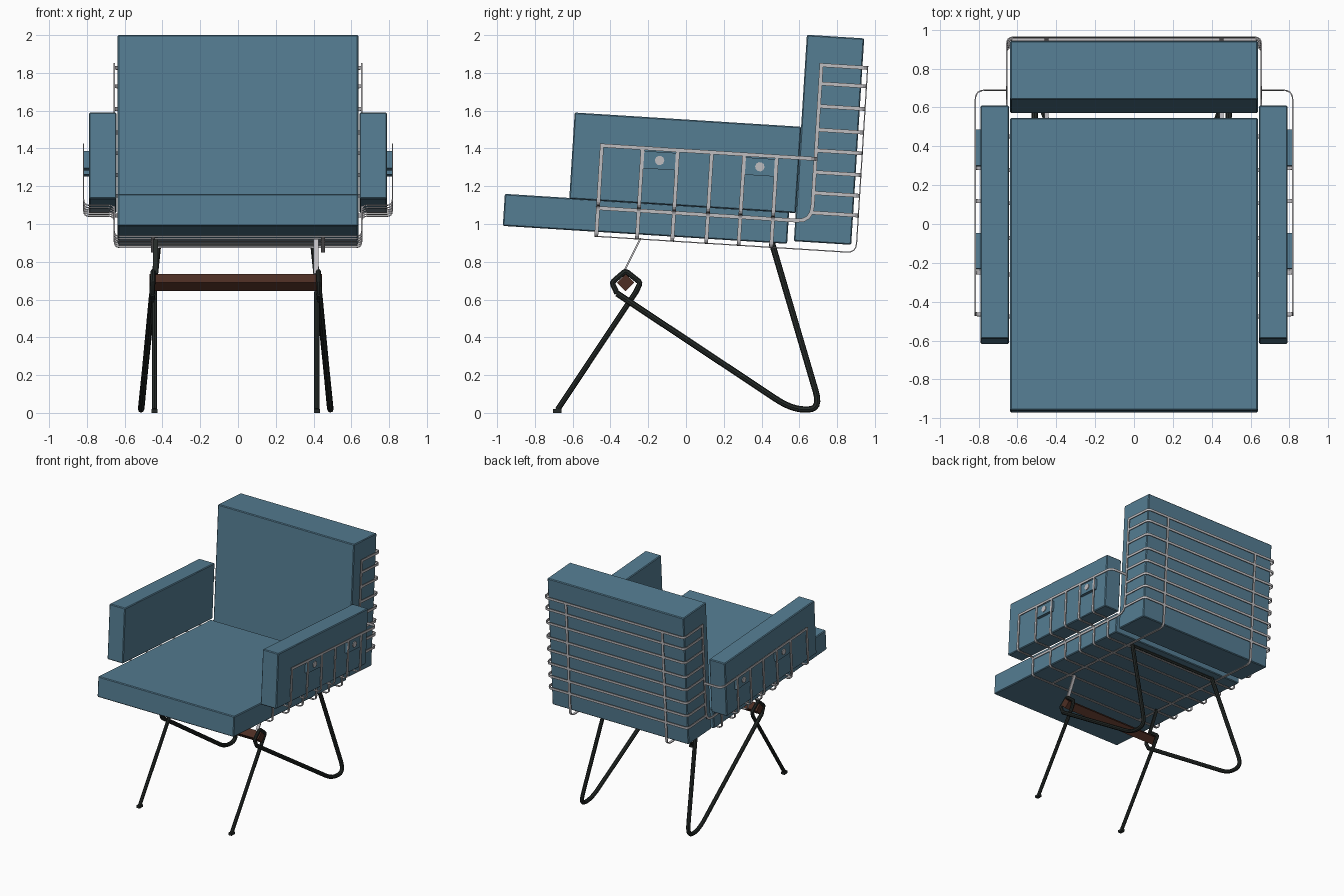
import bpy, bmesh, math
from mathutils import Vector, Matrix

if "Cube" in bpy.data.objects:
    bpy.data.objects.remove(bpy.data.objects["Cube"])

TILT = Matrix.Rotation(math.radians(-3.6), 4, 'X')   # whole seat shell leans back


def material(name, rgb):
    m = bpy.data.materials.new(name)
    m.diffuse_color = (*rgb, 1)
    m.use_nodes = True
    m.node_tree.nodes["Principled BSDF"].inputs["Base Color"].default_value = m.diffuse_color
    return m


BLUE = material("blue_fabric", (0.09, 0.205, 0.29))
GREY = material("light_grey_metal", (0.52, 0.51, 0.53))
DARK = material("dark_metal", (0.018, 0.023, 0.021))
WOOD = material("brown_wood", (0.075, 0.027, 0.017))


def add(name, bm, mat, matrix=None):
    bmesh.ops.recalc_face_normals(bm, faces=bm.faces)
    me = bpy.data.meshes.new(name)
    bm.to_mesh(me)
    bm.free()
    me.materials.append(mat)
    ob = bpy.data.objects.new(name, me)
    bpy.context.collection.objects.link(ob)
    if matrix:
        ob.matrix_world = matrix
    return ob


def box(name, x, y, z, mat, bevel=0, matrix=TILT):
    bm = bmesh.new()
    bmesh.ops.create_cube(bm, size=1)
    for v in bm.verts:
        v.co = [(r[0] + r[1]) / 2 + c * (r[1] - r[0]) for r, c in zip((x, y, z), v.co)]
    if bevel:
        bmesh.ops.bevel(bm, geom=bm.edges[:], offset=bevel, segments=1, affect='EDGES')
    return add(name, bm, mat, matrix)


def rounded(pts, r, n=4):
    """Path with its inner corners rounded."""
    pts = [Vector(p) for p in pts]
    out = [pts[0]]
    for a, p, b in zip(pts, pts[1:], pts[2:]):
        da, db = a - p, b - p
        s = p + da.normalized() * min(r, da.length * 0.45)
        e = p + db.normalized() * min(r, db.length * 0.45)
        for i in range(n + 1):
            t = i / n
            out.append(s * (1 - t) ** 2 + p * 2 * t * (1 - t) + e * t * t)
    return out + [pts[-1]]


def strip(bm, path, axis, along, across):
    """Flat bar swept along a planar path; axis is the plane normal."""
    axis = Vector(axis)
    rings = []
    for i, p in enumerate(path):
        d1 = (path[i] - path[i - 1]).normalized() if i else None
        d2 = (path[i + 1] - path[i]).normalized() if i < len(path) - 1 else None
        t = ((d1 or d2) + (d2 or d1)).normalized()
        side = t.cross(axis).normalized() * across / 2
        k = axis * along / 2
        rings.append([bm.verts.new(p + q) for q in (side + k, side - k, -side - k, -side + k)])
    for a, b in zip(rings, rings[1:]):
        for j in range(4):
            bm.faces.new((a[j], a[j - 1], b[j - 1], b[j]))
    bm.faces.new(rings[0])
    bm.faces.new(rings[-1])


def rod(name, pts, radius, mat):
    cu = bpy.data.curves.new(name, 'CURVE')
    cu.dimensions = '3D'
    cu.bevel_depth = radius
    cu.bevel_resolution = 2
    cu.use_fill_caps = True
    sp = cu.splines.new('POLY')
    sp.points.add(len(pts) - 1)
    for q, p in zip(sp.points, pts):
        q.co = (*p, 1)
    ob = bpy.data.objects.new(name, cu)
    bpy.context.collection.objects.link(ob)
    cu.materials.append(mat)
    bpy.ops.object.select_all(action='DESELECT')
    ob.select_set(True)
    bpy.context.view_layer.objects.active = ob
    bpy.ops.object.convert(target='MESH')
    bpy.ops.object.shade_smooth_by_angle()


# cushions
box("seat_cushion", (-.637, .637), (-1.03, .478), (.927, 1.097), BLUE, .006)
box("back_cushion", (-.637, .637), (.513, .817), (.943, 2.038), BLUE, .006)
for s, side in ((-1, "left"), (1, "right")):
    box(side + "_arm_cushion", sorted((s * .643, s * .79)), (-.688, .514), (1.092, 1.55), BLUE, .006)

W, T = .02, .006        # strip width and thickness
XO, XI = .817, .655     # half widths of the frame at the arms and at the seat
RIBS = (-.533, -.317, -.13, .05, .222, .395)

# ribs running down the arms and under the seat
bm = bmesh.new()
for v in RIBS:
    half = [(XO, v, 1.385), (XO, v, 1.068), (XI, v, 1.068), (XI, v, .903)]
    pts = half + [(-x, y, z) for x, y, z in reversed(half)]
    strip(bm, rounded(pts, .03), (0, 1, 0), W, T)
add("seat_frame_ribs", bm, GREY, TILT)

# bars wrapping around the back
bm = bmesh.new()
for w in (1.883, 1.785, 1.665, 1.54, 1.43, 1.315, 1.205, 1.1):
    pts = [(XI, .6, w), (XI, .845, w), (-XI, .845, w), (-XI, .6, w)]
    strip(bm, rounded(pts, .035), (0, 0, 1), W, T)
add("back_frame_bars", bm, GREY, TILT)

# lengthwise rails: arm top, seat side up to back, and back down under seat
bm = bmesh.new()
for s in (-1, 1):
    strip(bm, rounded([(s * XO, -.543, 1.385), (s * XO, .603, 1.385), (s * XI, .603, 1.385)], .05),
          (0, 0, 1), W, T)
    strip(bm, rounded([(s * XI, -.54, 1.053), (s * XI, .6, 1.053), (s * XI, .6, 1.893)], .08),
          (1, 0, 0), T, W)
    strip(bm, rounded([(s * .45, .845, 1.893), (s * .45, .845, .903), (s * .45, -.54, .903)], .05),
          (1, 0, 0), W, T)
add("frame_rails", bm, GREY, TILT)

# arm fixing plates with screws
for s, side in ((-1, "left"), (1, "right")):
    for i, v in enumerate((-.2235, .3085)):
        box(f"{side}_arm_plate_{i}", sorted((s * .788, s * .814)), (v - .092, v + .092),
            (1.278, 1.37), BLUE)
        bm = bmesh.new()
        bmesh.ops.create_cone(bm, cap_ends=True, segments=10, radius1=.025, radius2=.025, depth=.008,
                              matrix=Matrix.Translation((s * .816, v, 1.325))
                              @ Matrix.Rotation(math.pi / 2, 4, 'Y'))
        add(f"{side}_arm_screw_{i}", bm, GREY, TILT)

# legs: one bent rod per side, looped round the wooden bar
CX = -.012
for s, side in ((-1, "left"), (1, "right")):
    def P(x, y, z):
        return (CX + s * x, y, z)
    front = [P(.43, -.68, .017), P(.43, -.262, .645), P(.435, -.242, .69), P(.437, -.32, .752),
             P(.44, -.392, .69), P(.442, -.365, .632)]
    rod(side + "_front_leg", rounded(front, .012, 2), .0145, DARK)
    hair = [P(.442, -.365, .632), P(.5, .56, .018), P(.502, .715, .018), P(.41, .455, .9)]
    rod(side + "_rear_hairpin_leg", rounded(hair, .1, 6), .0165, DARK)
    box(side + "_front_foot", sorted((CX + s * .415, CX + s * .445)), (-.705, -.66), (0, .02), DARK,
        0, Matrix())
    # strap from bar to seat frame
    bm = bmesh.new()
    strip(bm, [Vector(P(.425, -.24, .925)), Vector(P(.425, -.335, .735))], (1, 0, 0), .026, .01)
    add(side + "_bar_strap", bm, GREY if s > 0 else DARK)

# rod joining the rear legs under the seat
rod("rear_cross_rod", [(CX - .415, .455, .89), (CX + .415, .455, .89)], .0165, DARK)

# wooden cross bar, turned on its edge
box("wooden_cross_bar", (CX - .456, CX + .456), (-.032, .032), (-.032, .032), WOOD, 0,
    Matrix.Translation((0, -.32, .69)) @ Matrix.Rotation(math.radians(45), 4, 'X'))
